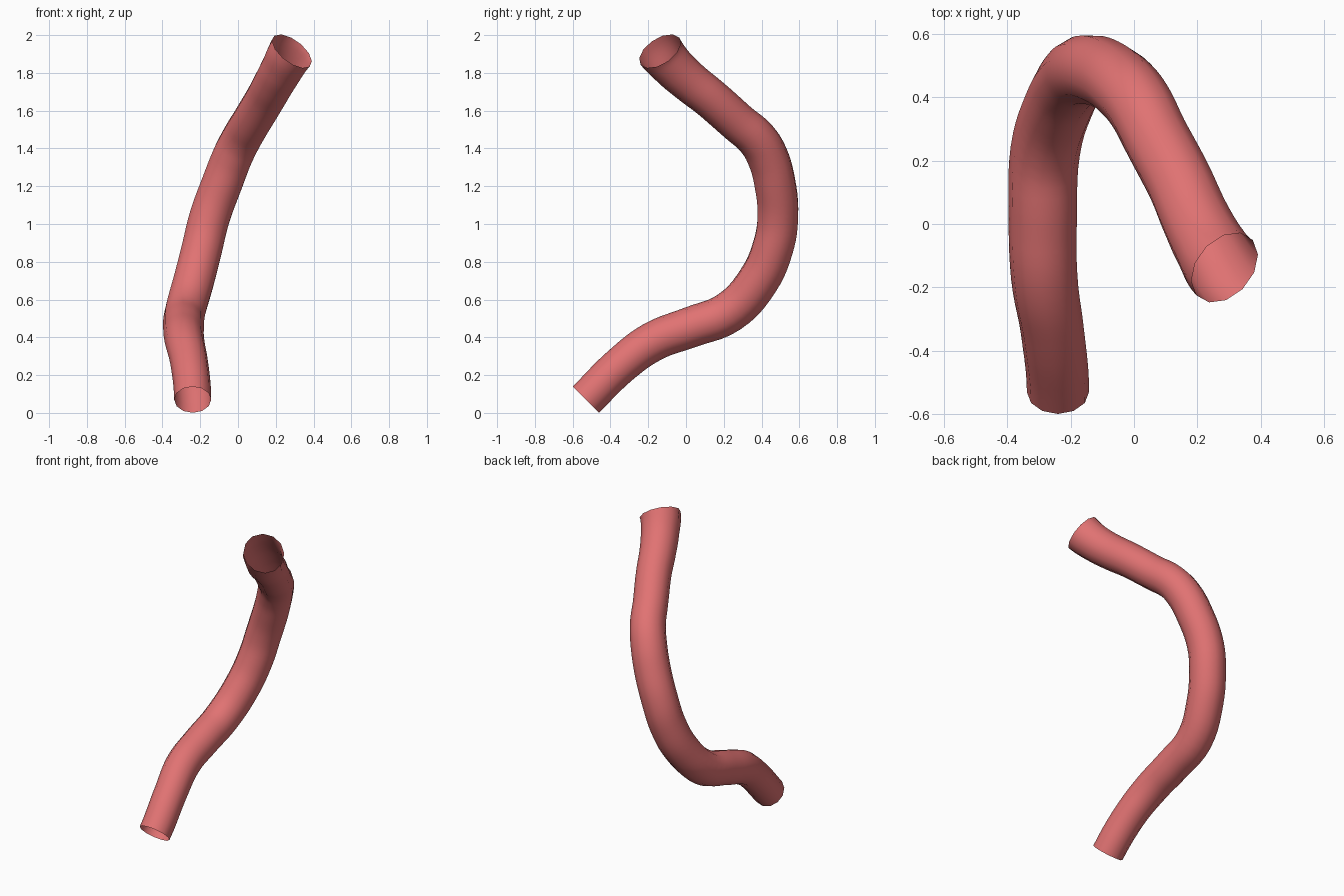
import bpy
from mathutils import Vector

if "Cube" in bpy.data.objects:
    bpy.data.objects.remove(bpy.data.objects["Cube"])

# Centre line of the tube: x, y, z, radius factor
path = [
    (-0.240, -0.530, 0.070, 0.98),
    (-0.258, -0.335, 0.262, 1.00),
    (-0.283, -0.170, 0.380, 1.05),
    (-0.288, 0.020, 0.452, 1.08),
    (-0.280, 0.230, 0.535, 1.10),
    (-0.233, 0.385, 0.705, 1.11),
    (-0.190, 0.460, 0.875, 1.11),
    (-0.152, 0.486, 1.030, 1.11),
    (-0.083, 0.470, 1.220, 1.11),
    (-0.028, 0.430, 1.360, 1.10),
    (0.017, 0.375, 1.450, 1.08),
    (0.070, 0.272, 1.540, 1.06),
    (0.145, 0.130, 1.665, 1.07),
    (0.193, 0.020, 1.752, 1.10),
    (0.238, -0.068, 1.832, 1.15),
    (0.286, -0.138, 1.915, 1.25),
]

curve = bpy.data.curves.new("tube_path", "CURVE")
curve.dimensions = "3D"
curve.resolution_u = 5
curve.bevel_depth = 0.1
curve.bevel_resolution = 4
curve.use_fill_caps = False
spline = curve.splines.new("BEZIER")
spline.bezier_points.add(len(path) - 1)
for p, (x, y, z, r) in zip(spline.bezier_points, path):
    p.co = (x, y, z)
    p.radius = r
    p.handle_left_type = p.handle_right_type = "AUTO"
curve_obj = bpy.data.objects.new("tube_path", curve)
bpy.context.collection.objects.link(curve_obj)
bpy.context.view_layer.update()


# Set the direction the open ends face
def aim(point, direction, length):
    d = Vector(direction).normalized() * length
    point.handle_left_type = point.handle_right_type = "FREE"
    point.handle_left = point.co - d
    point.handle_right = point.co + d


aim(spline.bezier_points[0], (0, 1, 1), 0.1)
aim(spline.bezier_points[-1], (0.54, -0.47, 0.70), 0.04)
bpy.context.view_layer.update()

# Turn the swept curve into the final open tube mesh
mesh = bpy.data.meshes.new_from_object(
    curve_obj.evaluated_get(bpy.context.evaluated_depsgraph_get()))
tube = bpy.data.objects.new("bent_tube", mesh)
bpy.context.collection.objects.link(tube)
bpy.data.objects.remove(curve_obj)

mat = bpy.data.materials.new("tube_red")
mat.diffuse_color = (0.75, 0.17, 0.17, 1)
mat.use_nodes = True
mat.node_tree.nodes["Principled BSDF"].inputs["Base Color"].default_value = mat.diffuse_color
mesh.materials.clear()
mesh.materials.append(mat)
for f in mesh.polygons:
    f.use_smooth = True
